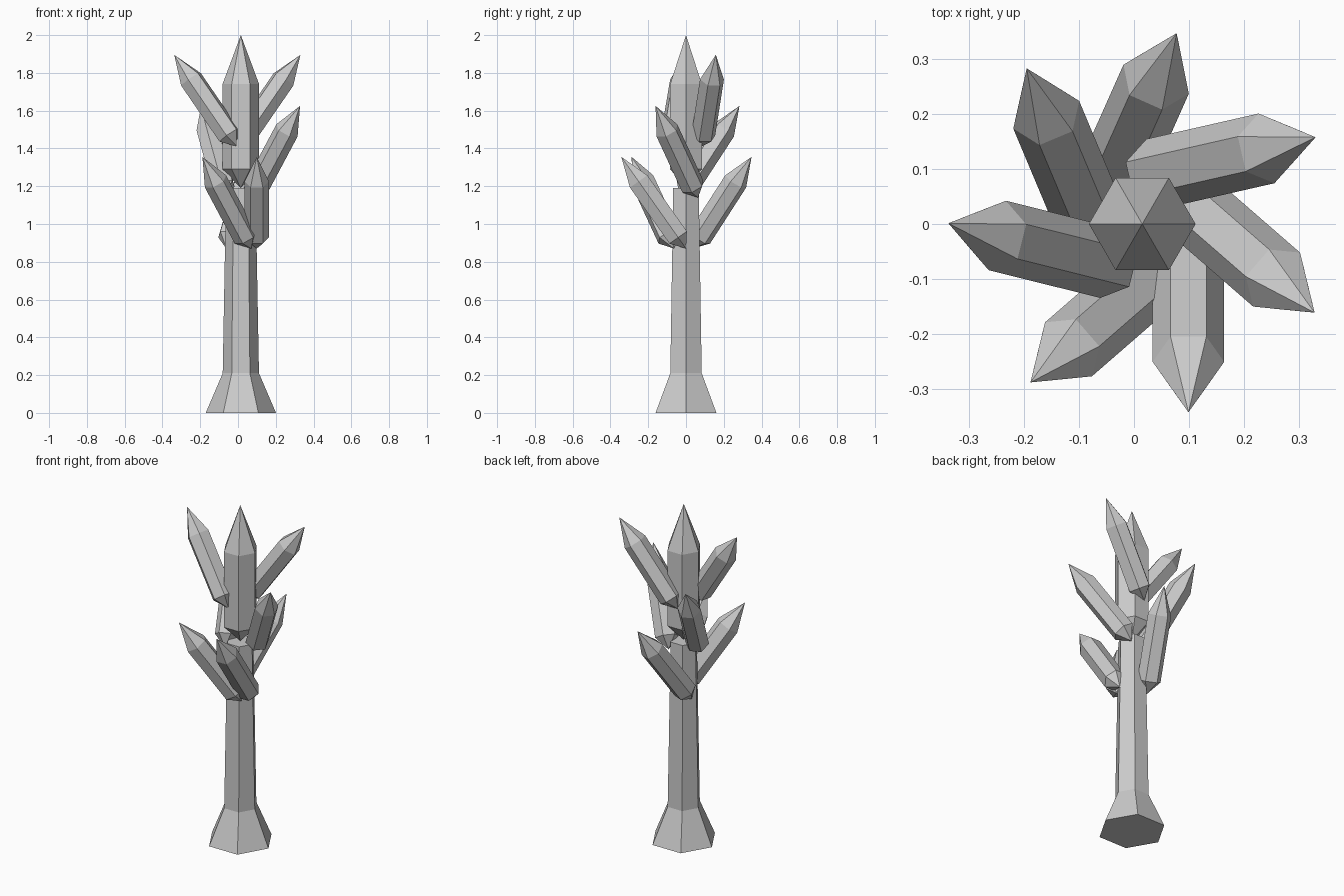
import bpy, bmesh, math
from mathutils import Matrix, Vector

if "Cube" in bpy.data.objects:
    bpy.data.objects.remove(bpy.data.objects["Cube"])

CX = 0.015  # trunk axis sits slightly right of the bounding box centre

grey = bpy.data.materials.new("stone grey")
grey.diffuse_color = (0.6, 0.6, 0.6, 1)
grey.use_nodes = True
grey.node_tree.nodes["Principled BSDF"].inputs["Base Color"].default_value = grey.diffuse_color


def hex_solid(name, profile, matrix):
    """Six-sided solid from (radius, height) pairs; radius 0 makes a point."""
    bm = bmesh.new()
    rings = []
    for r, z in profile:
        if r == 0:
            rings.append([bm.verts.new((0, 0, z))])
        else:
            rings.append([bm.verts.new((r * math.cos(k * math.pi / 3),
                                        r * math.sin(k * math.pi / 3), z))
                          for k in range(6)])
    for a, b in zip(rings, rings[1:]):
        for k in range(6):
            j = (k + 1) % 6
            if len(a) == 1:
                bm.faces.new((a[0], b[j], b[k]))
            elif len(b) == 1:
                bm.faces.new((a[k], a[j], b[0]))
            else:
                bm.faces.new((a[k], a[j], b[j], b[k]))
    for ring in (rings[0], rings[-1]):
        if len(ring) == 6:
            bm.faces.new(ring)
    bmesh.ops.recalc_face_normals(bm, faces=bm.faces)
    bm.transform(matrix)
    mesh = bpy.data.meshes.new(name)
    bm.to_mesh(mesh)
    bm.free()
    mesh.materials.append(grey)
    obj = bpy.data.objects.new(name, mesh)
    bpy.context.collection.objects.link(obj)
    return obj


upright = Matrix.Translation((CX, 0, 0))

# Trunk with flared foot
hex_solid("trunk", [(0.186, 0), (0.096, 0.21), (0.078, 1.19)], upright)

# Large crystal on top
hex_solid("top_crystal",
          [(0, 1.19), (0.097, 1.29), (0.097, 1.74), (0, 2.0)], upright)

# Leaning crystal branches: (heading in degrees, height of lower point)
LEAN = math.radians(35.2)
BRANCHES = [(-90, 0.87), (66, 0.87), (-139, 0.87),
            (-41, 1.14), (112.8, 1.14),
            (12.8, 1.41), (166, 1.41)]
for i, (deg, z0) in enumerate(BRANCHES, 1):
    a = math.radians(deg)
    side = Vector((-math.sin(a), math.cos(a), 0))
    axis = Vector((math.cos(a) * math.sin(LEAN),
                   math.sin(a) * math.sin(LEAN), math.cos(LEAN)))
    frame = Matrix((side, axis.cross(side), axis)).transposed().to_4x4()
    start = Vector((CX, 0, z0)) + side * 0.084
    hex_solid(f"crystal_branch_{i}",
              [(0, 0), (0.065, 0.072), (0.065, 0.435), (0, 0.594)],
              Matrix.Translation(start) @ frame)
